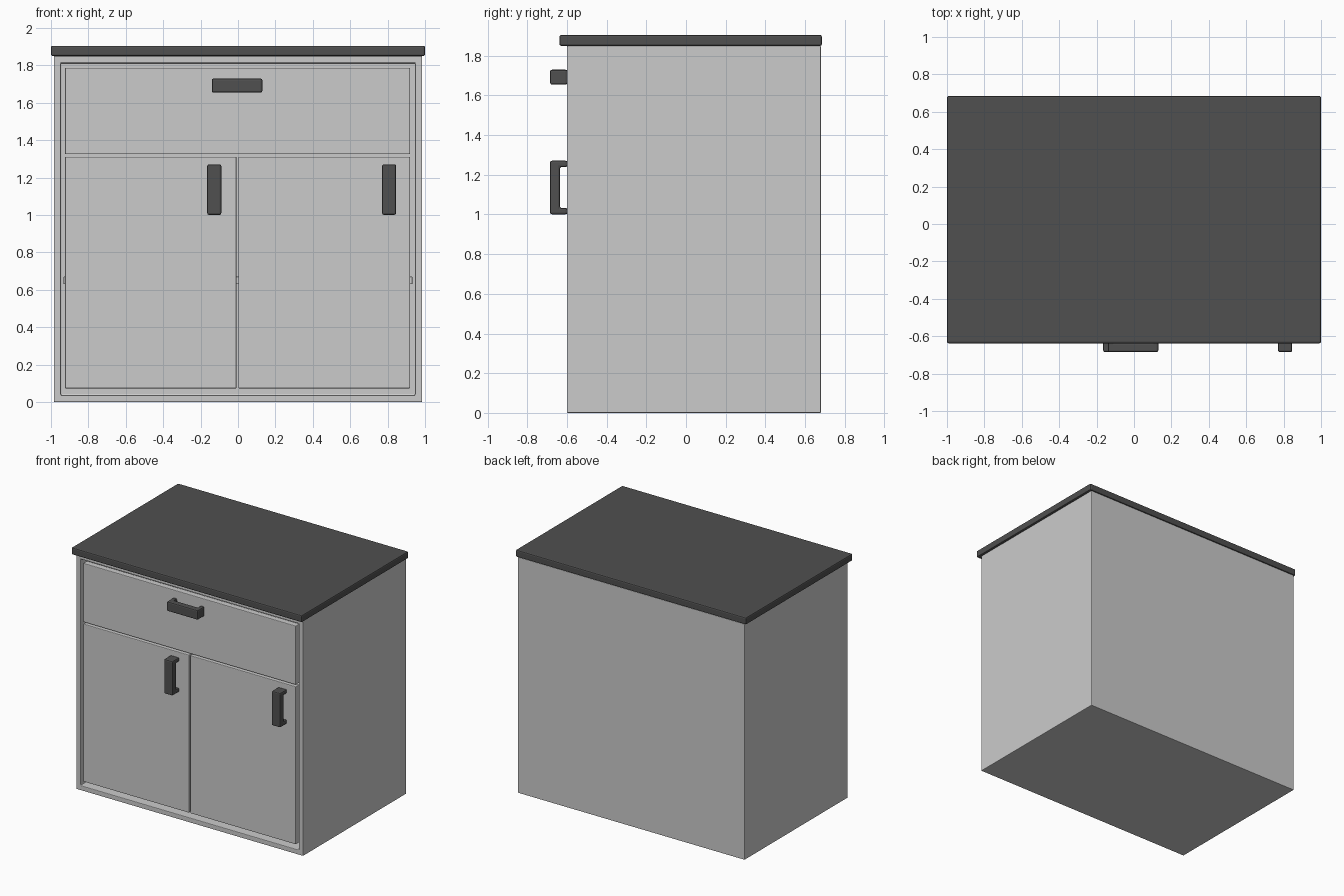
import bpy, bmesh

if "Cube" in bpy.data.objects:
    bpy.data.objects.remove(bpy.data.objects["Cube"])

dark = bpy.data.materials.new("dark_finish")
dark.diffuse_color = (0.08, 0.08, 0.08, 1)
dark.use_nodes = True
dark.node_tree.nodes["Principled BSDF"].inputs["Base Color"].default_value = dark.diffuse_color


def finish(name, bm, bevel, segments=2, mat=None):
    bmesh.ops.recalc_face_normals(bm, faces=bm.faces)
    mesh = bpy.data.meshes.new(name)
    bm.to_mesh(mesh)
    bm.free()
    ob = bpy.data.objects.new(name, mesh)
    bpy.context.collection.objects.link(ob)
    if mat:
        mesh.materials.append(mat)
    mod = ob.modifiers.new("soft_edges", 'BEVEL')
    mod.width, mod.segments, mod.limit_method = bevel, segments, 'ANGLE'
    return ob


def box_bm(x, y, z):
    bm = bmesh.new()
    bmesh.ops.create_cube(bm, size=1)
    for v in bm.verts:
        v.co = [r[0] if c < 0 else r[1] for c, r in zip(v.co, (x, y, z))]
    return bm


def box(name, x, y, z, bevel=0.005, mat=None):
    return finish(name, box_bm(x, y, z), bevel, mat=mat)


# Carcass: a box hollowed from the front, leaving a thin frame
FRONT = -0.6
bm = box_bm((-0.985, 0.985), (FRONT, 0.68), (0, 1.85))
front = min(bm.faces, key=lambda f: f.calc_center_median().y)
bmesh.ops.inset_region(bm, faces=[front], thickness=0.053)
inner = bmesh.ops.extrude_discrete_faces(bm, faces=[front])['faces'][0]
for v in inner.verts:
    v.co.y = 0.63
finish("cabinet_body", bm, 0.005)

# Shelf behind the doors
box("inner_shelf", (-0.932, 0.932), (-0.55, 0.63), (0.63, 0.67), 0.003)

# Drawer front and doors, flush with the frame
FACE = (FRONT + 0.002, FRONT + 0.05)
box("drawer_front", (-0.925, 0.92), FACE, (1.325, 1.787))
box("left_door", (-0.925, -0.008), FACE, (0.073, 1.311))
box("right_door", (0.002, 0.92), FACE, (0.073, 1.311))

# Countertop
box("countertop", (-1, 1), (-0.638, 0.685), (1.85, 1.905), 0.009, dark)


def handle(name, x, z, length, width, upright):
    """U-shaped pull: a profile of bar and two legs, extruded across its width."""
    h, leg, out, bar = length / 2, 0.032, FRONT - 0.085, FRONT - 0.036
    back = FRONT + 0.002
    profile = [(-h, back), (-h, out), (h, out), (h, back),
               (h - leg, back), (h - leg, bar), (leg - h, bar), (leg - h, back)]
    bm = bmesh.new()
    rings = []
    for s in (-width / 2, width / 2):
        rings.append([bm.verts.new((x + s, y, z + a) if upright else (x + a, y, z + s))
                      for a, y in profile])
    for ring in rings:
        bm.faces.new(ring)
    for i in range(8):
        j = (i + 1) % 8
        bm.faces.new((rings[0][i], rings[0][j], rings[1][j], rings[1][i]))
    finish(name, bm, 0.009, mat=dark)


# Handles
handle("drawer_handle", -0.005, 1.692, 0.27, 0.075, False)
handle("left_door_handle", -0.127, 1.136, 0.27, 0.075, True)
handle("right_door_handle", 0.808, 1.136, 0.27, 0.075, True)
